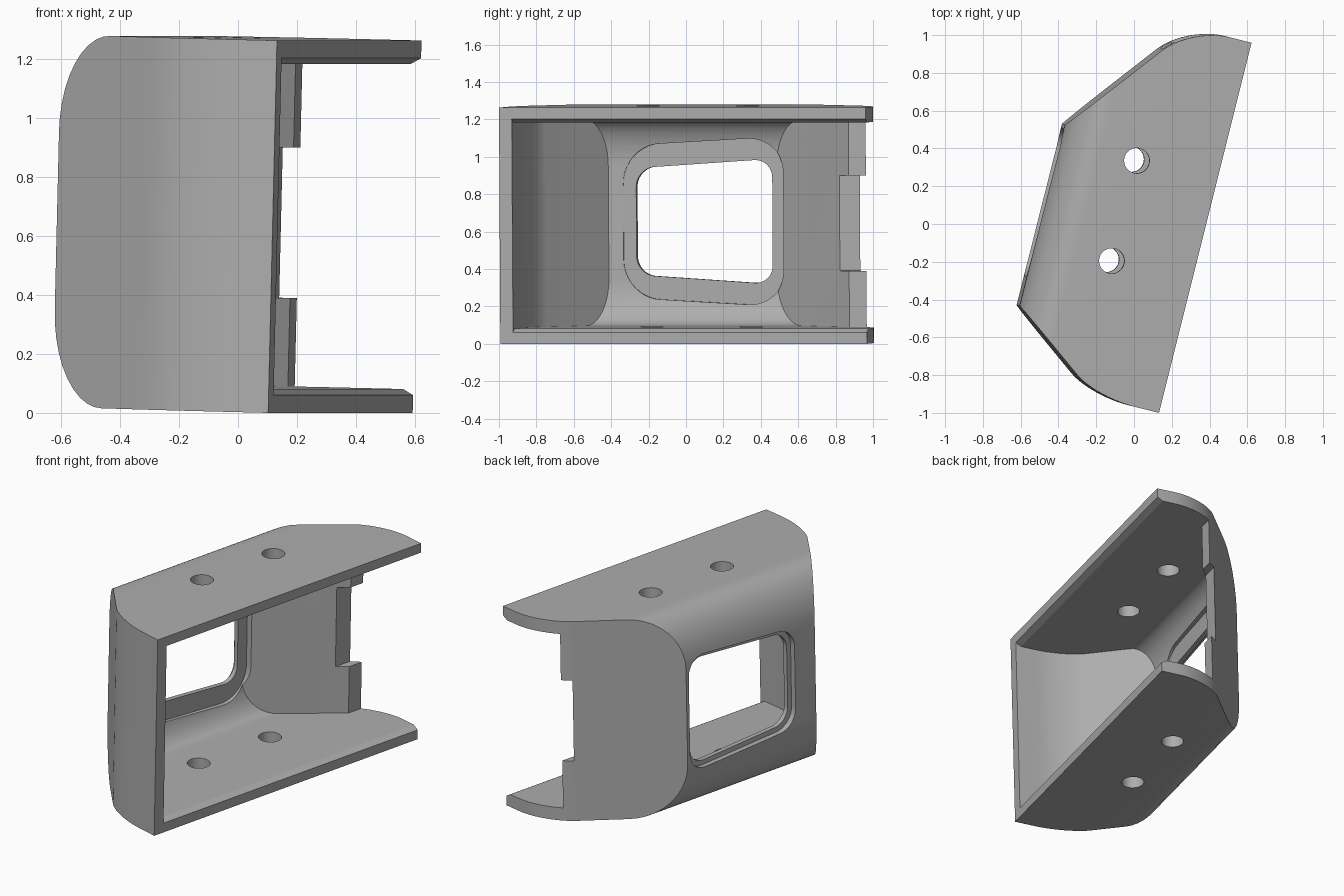
import bpy, bmesh, math
from mathutils import Matrix, Vector

old = bpy.data.objects.get("Cube")
if old:
    bpy.data.objects.remove(old, do_unlink=True)

# Working frame: x = depth (open side +x), y = length, z = height
FRONT, FAR, WALL, H, T = 0.34, 0.6, -0.507, 1.263, 0.07
PLATE, LIP = 0.08, 0.06
FLOOR, CEIL = PLATE, H - PLATE

grey = bpy.data.materials.new("satin_grey")
grey.use_nodes = True
grey.diffuse_color = (0.42, 0.42, 0.42, 1)
grey.node_tree.nodes["Principled BSDF"].inputs["Base Color"].default_value = grey.diffuse_color


def rounded(points, steps=10):
    """Replace each corner (x, y, before, after) by an elliptic arc."""
    out = []
    for i, p in enumerate(points):
        c = Vector(p[:2])
        if len(p) == 2:
            out.append(c)
            continue
        prev = Vector(points[i - 1][:2])
        nxt = Vector(points[(i + 1) % len(points)][:2])
        a = c + (prev - c).normalized() * p[2]
        b = c + (nxt - c).normalized() * p[3]
        for k in range(steps + 1):
            t = k / steps
            wa, wc, wb = (1 - t) ** 2, 2 * t * (1 - t) * math.sqrt(0.5), t * t
            out.append((a * wa + c * wc + b * wb) / (wa + wc + wb))
    return out


def offset(path, d):
    """Shift an open path to its left by d with mitred corners."""
    out = []
    for i, p in enumerate(path):
        dirs = [(path[j + 1] - path[j]).normalized()
                for j in (i - 1, i) if 0 <= j < len(path) - 1]
        norms = [Vector((-q.y, q.x)) for q in dirs]
        m = sum(norms, Vector((0, 0))).normalized()
        out.append(p + m * (d / m.dot(norms[0])))
    return out


def prism(name, pts, axis, lo, hi):
    """Extrude a 2D outline along the chosen axis."""
    place = {"x": lambda p, h: (h, p[0], p[1]),
             "y": lambda p, h: (p[0], h, p[1]),
             "z": lambda p, h: (p[0], p[1], h)}[axis]
    bm = bmesh.new()
    low = [bm.verts.new(place(p, lo)) for p in pts]
    top = [bm.verts.new(place(p, hi)) for p in pts]
    bm.faces.new(low)
    bm.faces.new(top)
    n = len(pts)
    for i in range(n):
        j = (i + 1) % n
        bm.faces.new((low[i], low[j], top[j], top[i]))
    bmesh.ops.recalc_face_normals(bm, faces=bm.faces)
    me = bpy.data.meshes.new(name)
    bm.to_mesh(me)
    bm.free()
    me.materials.append(grey)
    ob = bpy.data.objects.new(name, me)
    bpy.context.collection.objects.link(ob)
    return ob


def combine(body, tool, operation="DIFFERENCE"):
    """Apply a boolean and discard the tool."""
    mod = body.modifiers.new("cut", "BOOLEAN")
    mod.operation, mod.object, mod.solver = operation, tool, "EXACT"
    bpy.context.view_layer.objects.active = body
    bpy.ops.object.modifier_apply(modifier=mod.name)
    bpy.data.objects.remove(tool, do_unlink=True)


# Plan outline: rounded ends, slanted wings, straight rear wall
plan = rounded([(FAR, 1.082), (0.012, 1.082, 0.208, 0.194), (WALL, 0.42),
                (WALL, -0.567), (-0.007, -0.938, 0.15, 0.207), (FAR, -0.938)])

# C-shaped shell: outer body minus inner cavity
outer = rounded([(FRONT, 0), (WALL, 0, 0.21, 0.33), (WALL, H, 0.33, 0.21), (FRONT, H)])
lip_low = [(FAR, LIP), (FRONT, LIP), (FRONT - 0.035, FLOOR)]
lip_high = [(x, H - z) for x, z in reversed(lip_low)]
inner = rounded(lip_low + [(WALL + T, FLOOR, 0.13, 0.25), (WALL + T, CEIL, 0.25, 0.13)] + lip_high)

body = prism("bracket_body", outer, "y", -1.3, 1.3)
combine(body, prism("plan_block", plan, "z", -0.2, H + 0.2), "INTERSECT")
cavity = prism("cavity", inner, "y", -1.3, 1.3)
combine(cavity, prism("cavity_plan", offset(plan, T), "z", -0.2, H + 0.2), "INTERSECT")
combine(body, cavity)

# Wing edges: notched on both ends, with a swept foot on the front wing
NOTCH_LOW, NOTCH_HIGH = 0.38, 0.89
front_edge = rounded([(0.067, CEIL, 0.03, 0.03), (0.067, NOTCH_HIGH), (-0.28, NOTCH_HIGH),
                      (-0.28, NOTCH_LOW), (0.067, NOTCH_LOW), (0.105, 0.325), (0.15, 0.265),
                      (0.19, 0.21), (0.23, 0.162), (0.27, 0.12), (FRONT, LIP), (FAR, LIP)] + lip_high)
back_edge = lip_low + [(-0.05, FLOOR), (-0.05, NOTCH_LOW), (-0.1, NOTCH_LOW),
                       (-0.1, NOTCH_HIGH), (-0.05, NOTCH_HIGH), (-0.05, CEIL)] + lip_high
combine(body, prism("front_wing_cut", front_edge, "y", -1.3, -0.3))
combine(body, prism("back_wing_cut", back_edge, "y", 0.3, 1.3))


# Rear window: through opening, outer rebate and flat inner pocket
def window(grow_y, grow_z, r):
    y0, y1 = -0.38 - grow_y, 0.37 + grow_y
    return rounded([(y0, 0.35 - grow_z, r, r), (y1, 0.30 - grow_z, r, r),
                    (y1, 0.97 + grow_z, r, r), (y0, 0.92 + grow_z, r, r)])


combine(body, prism("window_opening", window(0, 0, 0.1), "x", -0.8, -0.2))
combine(body, prism("window_rebate", window(0.03, 0.03, 0.12), "x", -0.8, WALL + 0.035))
combine(body, prism("window_pocket", window(0.07, 0.12, 0.2), "x", WALL + T - 0.005, -0.25))

# Screw holes through both plates
for y in (-0.218, 0.329):
    ring = [(-0.098 + 0.067 * math.cos(k * math.tau / 40),
             y + 0.067 * math.sin(k * math.tau / 40)) for k in range(40)]
    combine(body, prism("screw_hole", ring, "z", -0.2, H + 0.2))

# Turn and lean the bracket into its resting pose
pivot = Vector((FRONT, 0, 0))
lean = Matrix.Translation(pivot) @ Matrix.Rotation(math.radians(1.4), 4, "Y") @ Matrix.Translation(-pivot)
body.data.transform(Matrix.Rotation(math.radians(-14.04), 4, "Z") @ lean)

bpy.ops.object.select_all(action="DESELECT")
body.select_set(True)
bpy.context.view_layer.objects.active = body
bpy.ops.object.shade_smooth_by_angle(angle=math.radians(25))
